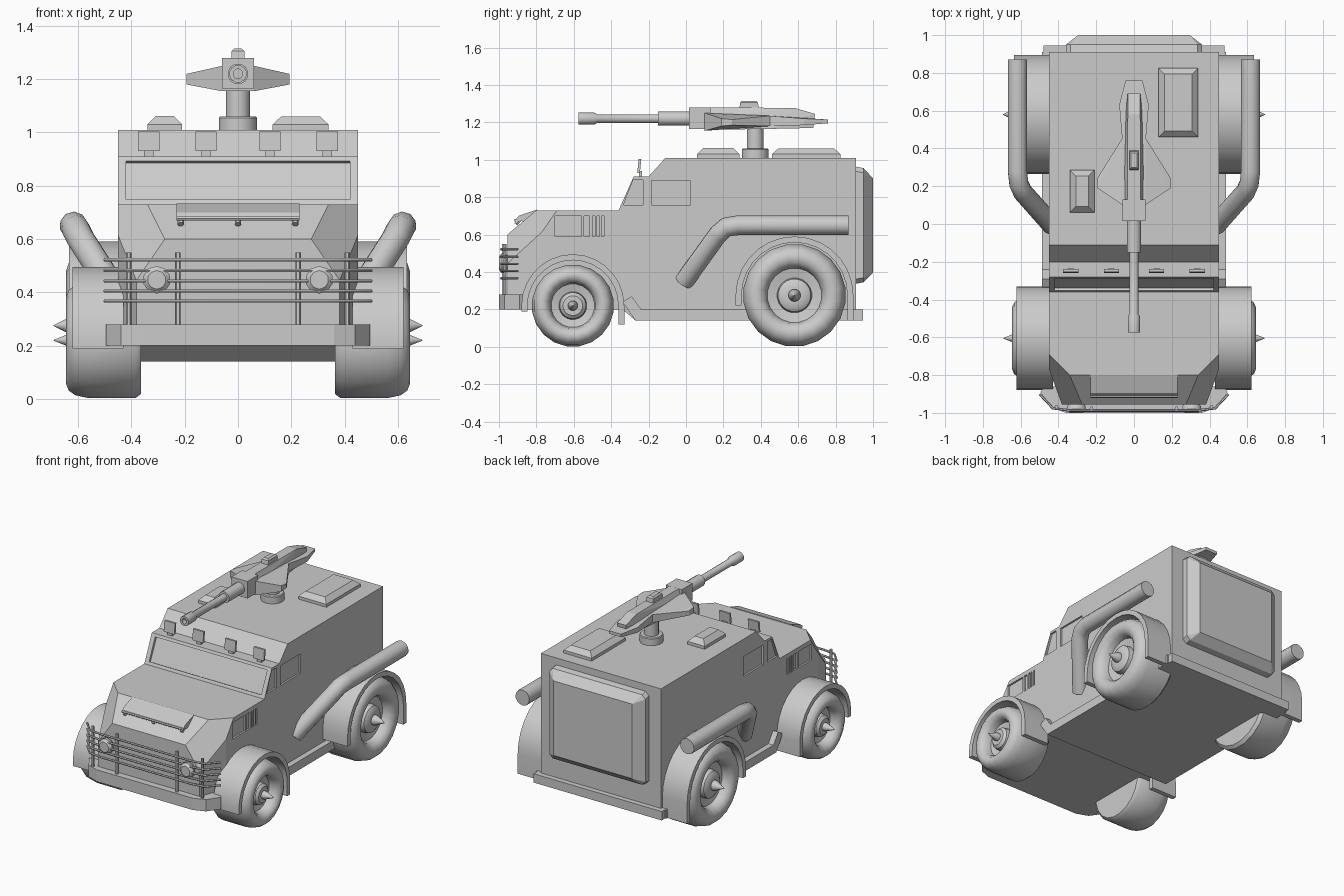
import bpy, bmesh, math
from mathutils import Vector

if "Cube" in bpy.data.objects:
    bpy.data.objects.remove(bpy.data.objects["Cube"])


def finish(bm, name, smooth=False):
    bmesh.ops.recalc_face_normals(bm, faces=bm.faces)
    me = bpy.data.meshes.new(name)
    bm.to_mesh(me)
    bm.free()
    ob = bpy.data.objects.new(name, me)
    bpy.context.collection.objects.link(ob)
    bpy.ops.object.select_all(action='DESELECT')
    ob.select_set(True)
    bpy.context.view_layer.objects.active = ob
    if smooth:
        bpy.ops.object.shade_smooth_by_angle(angle=math.radians(40))
    return ob


def add_prism(bm, pts, axis, a, b):
    # axis x: points are (y, z); axis z: points are (x, y)
    place = (lambda p, h: (h, p[0], p[1])) if axis == 'x' else (lambda p, h: (p[0], p[1], h))
    lo = [bm.verts.new(place(p, a)) for p in pts]
    hi = [bm.verts.new(place(p, b)) for p in pts]
    bm.faces.new(lo)
    bm.faces.new(hi[::-1])
    n = len(pts)
    for i in range(n):
        j = (i + 1) % n
        bm.faces.new((lo[i], hi[i], hi[j], lo[j]))


def prism(name, pts, axis, a, b, smooth=False):
    bm = bmesh.new()
    add_prism(bm, pts, axis, a, b)
    return finish(bm, name, smooth)


def rect(y0, y1, z0, z1):
    return [(y0, z0), (y1, z0), (y1, z1), (y0, z1)]


def hull(name, pts):
    bm = bmesh.new()
    for p in pts:
        bm.verts.new(p)
    bmesh.ops.convex_hull(bm, input=bm.verts)
    bmesh.ops.dissolve_limit(bm, angle_limit=0.01, verts=bm.verts, edges=bm.edges)
    return finish(bm, name)


def lathe(name, profile, axis, origin, sign=1, n=20):
    # profile is (distance along axis, radius)
    bm = bmesh.new()
    rings = []
    for h, r in profile:
        ring = []
        for i in range(n):
            t = 2 * math.pi * (i + 0.5) / n
            u, v = r * math.cos(t), r * math.sin(t)
            p = {'x': (h * sign, u, v), 'y': (u, h, v), 'z': (u, v, h)}[axis]
            ring.append(bm.verts.new(Vector(p) + Vector(origin)))
        rings.append(ring)
    for a, b in zip(rings, rings[1:]):
        for i in range(n):
            bm.faces.new((a[i], a[(i + 1) % n], b[(i + 1) % n], b[i]))
    bm.faces.new(rings[0])
    bm.faces.new(rings[-1])
    return finish(bm, name, True)


def tube(name, pts, r, res=1):
    cu = bpy.data.curves.new(name, 'CURVE')
    cu.dimensions = '3D'
    cu.bevel_depth, cu.bevel_resolution, cu.use_fill_caps = r, res, True
    sp = cu.splines.new('POLY')
    sp.points.add(len(pts) - 1)
    for q, p in zip(sp.points, pts):
        q.co = (*p, 1)
    ob = bpy.data.objects.new(name, cu)
    bpy.context.collection.objects.link(ob)
    bpy.ops.object.select_all(action='DESELECT')
    ob.select_set(True)
    bpy.context.view_layer.objects.active = ob
    bpy.ops.object.convert(target='MESH')
    bpy.ops.object.shade_smooth_by_angle(angle=math.radians(50))


# Body shell: side profile with chamfered nose corners
bm = bmesh.new()
add_prism(bm, [(-.90, .2), (-.955, .24), (-.955, .60), (-.80, .73), (-.36, .73), (-.28, .91),
               (-.20, .91), (-.11, 1.01), (.91, 1.01), (.91, .14), (-.27, .14), (-.34, .2)],
          'x', -.45, .45)
for s in (1, -1):
    for co, no in (((.45, -.77, .5), (1, -.37, 0)), ((.45, -.69, .73), (1, -1, .69))):
        bmesh.ops.bisect_plane(bm, geom=bm.verts[:] + bm.edges[:] + bm.faces[:],
                               plane_co=(co[0] * s, co[1], co[2]),
                               plane_no=(no[0] * s, no[1], no[2]), clear_outer=True)
        bmesh.ops.holes_fill(bm, edges=[e for e in bm.edges if e.is_boundary])
body = finish(bm, 'body')

# Recessed windows and side vents
bm = bmesh.new()
add_prism(bm, [(-.374, .76), (-.306, .90), (-.272, .885), (-.338, .742)], 'x', -.42, .42)
openings = [[(-.335, .757), (-.23, .757), (-.23, .893), (-.282, .893)],
            rect(-.185, .025, .757, .89), rect(-.70, -.56, .59, .70), rect(-.545, -.515, .59, .70)]
openings += [rect(y, y + .013, .59, .70) for y in (-.50, -.476, -.452)]
for s in (1, -1):
    for o in openings:
        add_prism(bm, o, 'x', .438 * s, .5 * s)
cutter = finish(bm, 'window_cutter')
cutter.hide_render = True
bpy.context.view_layer.objects.active = body
mod = body.modifiers.new('windows', 'BOOLEAN')
mod.operation, mod.object, mod.solver = 'DIFFERENCE', cutter, 'EXACT'
bpy.ops.object.modifier_apply(modifier='windows')
bpy.data.objects.remove(cutter)

# Sills, bumpers and rear door
prism('rear_bumper', rect(-.48, .48, .905, .945), 'z', .14, .2)
half = [(.44, -.97), (.495, -.89), (.475, -.86)]
prism('front_bumper', [(-.36, -1.0), (.36, -1.0)] + half + [(-x, y) for x, y in half[::-1]],
      'z', .2, .28)
hull('rear_door', [(sx * x, y, z) for sx in (1, -1) for x, y, lo, hi in
     ((.36, .90, .36, .94), (.335, .90, .335, .965), (.36, .95, .37, .93),
      (.335, .95, .345, .955), (.295, 1.0, .395, .90)) for z in (lo, hi)])

for s in (1, -1):
    side = 'right' if s > 0 else 'left'
    prism(side + '_sill', [(-.34, .24), (-.27, .14), (.91, .14), (.91, .2), (-.24, .2), (-.29, .27)],
          'x', .44 * s, .488 * s)
    # Wheels with spiked hubs, and fenders with legs
    for end, yc, R, fr, outer, zf, zr in (('front', -.605, .22, .275, .622, .19, .12),
                                          ('rear', .58, .275, .315, .635, .22, .14)):
        prof = [(.365, .5), (.365, .93), (.385, 1), (.56, 1), (.61, .95), (.635, .87), (.645, .76),
                (.638, .65), (.615, .56), (.575, .53), (.565, .34), (.60, .32), (.615, .24),
                (.615, .12), (.63, .12), (.693, .005)]
        lathe(f'{side}_{end}_wheel', [(x, r * R) for x, r in prof], 'x', (0, yc, R), s)
        arc = [math.pi * i / 14 for i in range(15)]
        ring = [[(yc + r * math.cos(t), R + r * math.sin(t)) for t in arc] for r in (fr, fr - .032)]
        pts = ([(yc + fr, zr)] + ring[0] + [(yc - fr, zf), (yc - fr + .032, zf)]
               + ring[1][::-1] + [(yc + fr - .032, zr)])
        prism(f'{side}_{end}_fender', pts, 'x', .43 * s, outer * s, True)
    # Side exhaust pipe
    tube(side + '_exhaust', [(s * x, y, z) for x, y, z in
         ((.43, -.01, .35), (.59, .17, .60), (.61, .215, .64), (.617, .28, .65), (.617, .87, .65))],
         .053, 3)
    # Headlight and grille uprights
    lathe(side + '_headlight', [(-.94, .03), (-.965, .052), (-.985, .052), (-1.0, .035)], 'y',
          (.305 * s, 0, .447), n=10)
    for x, y in ((.225, -.975), (.41, -.968)):
        tube(side + '_grille_upright', [(x * s, y, .27), (x * s, y, .55)], .010)
    # Roof spotlights
    for x in (.12, .335):
        hull(side + '_spotlight', [(x * s + dx, y + (z - .965) * .1, z) for dx in (-.04, .04)
             for y in (-.257, -.243) for z in (.93, 1.003)])
        prism(side + '_spotlight_stem', rect(x * s - .017, x * s + .017, -.25, -.235), 'z', .90, .94)

# Grille bars wrapping round the nose
for z in (.367, .405, .443, .482, .522):
    tube('grille_bar', [(-.50, -.90, z), (-.43, -.975, z), (-.34, -.987, z),
                        (.34, -.987, z), (.43, -.975, z), (.50, -.90, z)], .007)

# Hood scoop with rail and studs
prism('hood_scoop', [(-.915, .675), (-.895, .70), (-.80, .733), (-.79, .715), (-.86, .67)],
      'x', -.23, .23)
tube('scoop_rail', [(-.23, -.912, .677), (.23, -.912, .677)], .008)
for x in (-.215, 0, .215):
    tube('scoop_stud', [(x, -.91, .655), (x, -.88, .69)], .012)

# Roof hatches
for x0, x1, y0, y1, h in ((.13, .34, .46, .825, 1.06), (-.34, -.21, .06, .285, 1.062)):
    hull('roof_hatch', [(x, y, z) for d, z in ((0, 1.005), (0, 1.03), (.032, h))
         for x in (x0 + d, x1 - d) for y in (y0 + d, y1 - d)])

# Roof gun: mount, barrel, body, wings, tail, sight
lathe('gun_mount', [(1.0, .073), (1.055, .073), (1.06, .068), (1.06, .046), (1.2, .046)], 'z',
      (0, .37, 0), n=16)
lathe('gun_barrel', [(-.54, .018), (-.575, .018), (-.575, .033), (-.49, .033), (-.475, .024),
                     (-.15, .024), (-.15, .039), (.03, .039)], 'y', (0, 0, 1.22), n=12)
hull('gun_receiver', [(x, y, z) for x in (-.06, .06) for y in (.015, .13) for z in (1.165, 1.28)])
hull('gun_spine', [(s * x, y, z) for s in (1, -1) for x, y, z in
     ((.06, .1, 1.16), (.035, .1, 1.28), (.033, .58, 1.277), (.033, .69, 1.245),
      (.033, .68, 1.17), (.06, .45, 1.165), (.06, .1, 1.22))])
hull('gun_wings', [(s * x, y, z) for s in (1, -1) for x, y, z in
     ((.06, .1, 1.155), (.06, .1, 1.25), (.193, .19, 1.18), (.193, .19, 1.22), (.193, .245, 1.185),
      (.193, .245, 1.215), (.065, .45, 1.18), (.065, .45, 1.235))])
hull('gun_tail', [(s * x, y, z) for s in (1, -1) for x, y, z in
     ((.062, .44, 1.18), (.062, .44, 1.235), (.078, .63, 1.185), (.078, .63, 1.22),
      (.045, .76, 1.195), (.045, .76, 1.215))])
hull('gun_sight', [(s * x, y, z) for s in (1, -1) for x, y, z in
     ((.025, .285, 1.27), (.025, .39, 1.27), (.025, .29, 1.305), (.025, .385, 1.305),
      (.015, .30, 1.315), (.015, .375, 1.315))])
